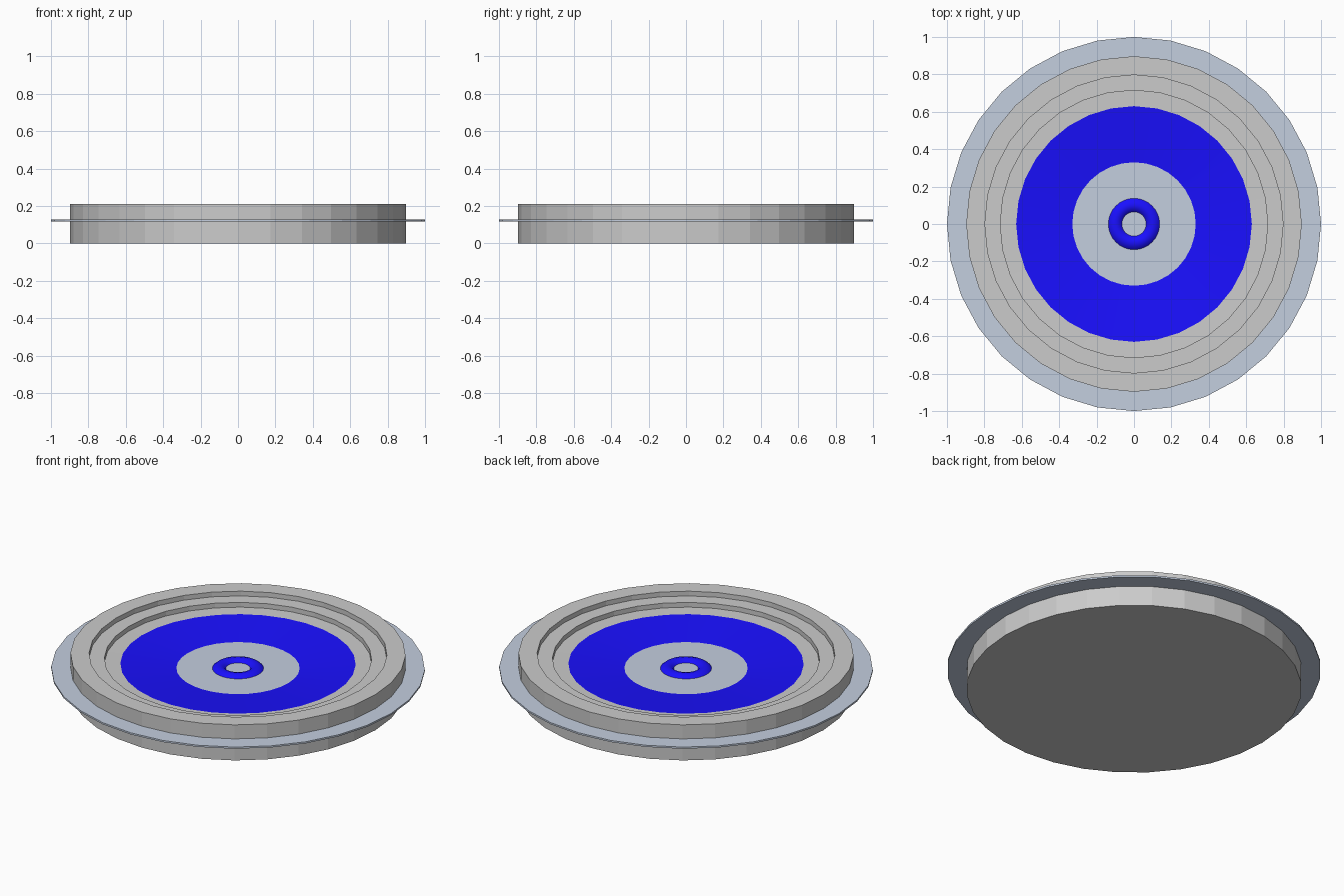
import bpy, bmesh
from math import cos, sin, pi

if "Cube" in bpy.data.objects:
    bpy.data.objects.remove(bpy.data.objects["Cube"])

SEG = 32


def material(name, color):
    m = bpy.data.materials.new(name)
    m.diffuse_color = color
    m.use_nodes = True
    m.node_tree.nodes["Principled BSDF"].inputs["Base Color"].default_value = m.diffuse_color
    return m


def lathe(name, profile, mat=None, smooth=False):
    """Revolve (radius, z) points round the z axis; radius 0 closes to a point."""
    bm = bmesh.new()
    rings = []
    for r, z in profile:
        if r == 0:
            rings.append([bm.verts.new((0, 0, z))] * SEG)
        else:
            rings.append([bm.verts.new((r * cos(2 * pi * i / SEG),
                                        r * sin(2 * pi * i / SEG), z))
                          for i in range(SEG)])
    for a, b in zip(rings, rings[1:]):
        for i in range(SEG):
            j = (i + 1) % SEG
            corners = list(dict.fromkeys((a[i], a[j], b[j], b[i])))
            bm.faces.new(corners).smooth = smooth
    mesh = bpy.data.meshes.new(name)
    bm.to_mesh(mesh)
    bm.free()
    ob = bpy.data.objects.new(name, mesh)
    bpy.context.collection.objects.link(ob)
    if mat:
        mesh.materials.append(mat)
    return ob


blue = material("blue", (0.01, 0.005, 1.0, 1))
slate = material("slate", (0.55, 0.62, 0.74, 1))

# Round body with a stepped rim
lathe("body", [(0, 0), (0.897, 0), (0.897, 0.21), (0.797, 0.21), (0.797, 0.182),
               (0.715, 0.182), (0.715, 0.154), (0.63, 0.152)])

# Thin plate that cuts through the body and shows as a flange and inner floor
lathe("plate", [(0, 0.117), (1.0, 0.117), (1.0, 0.127), (0, 0.127)], slate)

# Shallow blue dish, sinking below the plate
lathe("dish", [(0.63, 0.152), (0.33, 0.127), (0.2, 0.116)], blue, True)

# Rounded blue ring rising through the plate at the centre
lathe("centre_ring", [(0.145, 0.118), (0.137, 0.127), (0.122, 0.14), (0.1, 0.146),
                      (0.079, 0.14), (0.065, 0.127), (0.058, 0.118)], blue, True)
